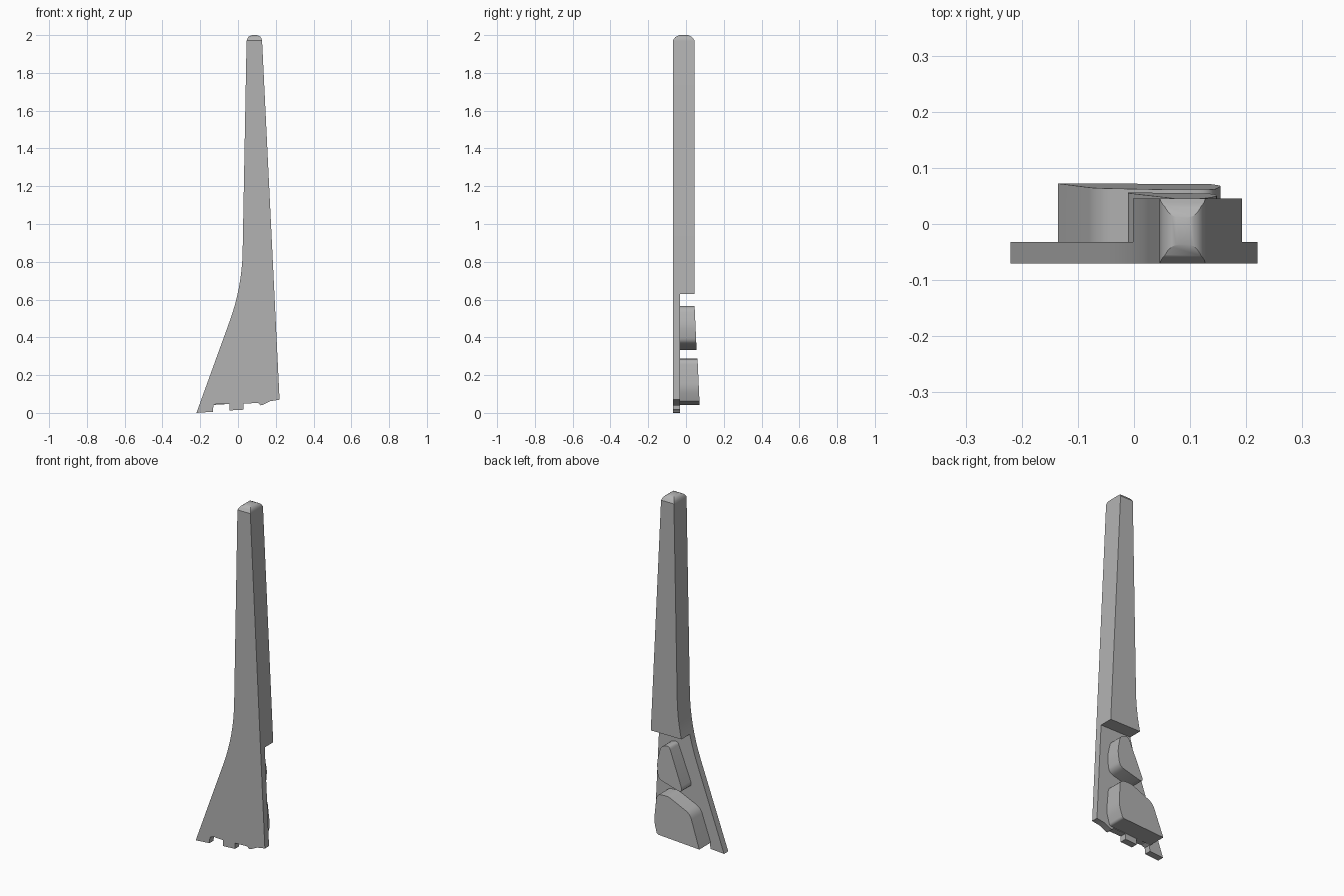
import bpy, bmesh, math
from mathutils import Vector

cube = bpy.data.objects.get("Cube")
if cube:
    bpy.data.objects.remove(cube, do_unlink=True)

grey = bpy.data.materials.new("plain_grey")
grey.use_nodes = True
colour = (0.45, 0.45, 0.45, 1)
grey.diffuse_color = colour
grey.node_tree.nodes["Principled BSDF"].inputs["Base Color"].default_value = colour

FRONT, PLATE_BACK, SHAFT_BACK, STEP = -0.07, -0.032, 0.045, 0.63


def prism(name, outline, y0, back, cuts=()):
    """Extrude an x-z outline from y0 to back(z), then slice by planes (point, outward normal)."""
    bm = bmesh.new()
    near = bm.faces.new([bm.verts.new((x, y0, z)) for x, z in outline])
    far = bmesh.ops.extrude_face_region(bm, geom=[near])["geom"]
    for v in far:
        if isinstance(v, bmesh.types.BMVert):
            v.co.y = back(v.co.z)
    for point, normal in cuts:
        cut = bmesh.ops.bisect_plane(
            bm, geom=bm.verts[:] + bm.edges[:] + bm.faces[:], dist=1e-5,
            plane_co=Vector(point), plane_no=Vector(normal), clear_outer=True)
        rim = [e for e in cut["geom_cut"] if isinstance(e, bmesh.types.BMEdge)]
        bmesh.ops.contextual_create(bm, geom=rim)
    bmesh.ops.recalc_face_normals(bm, faces=bm.faces)
    mesh = bpy.data.meshes.new(name)
    bm.to_mesh(mesh)
    bm.free()
    mesh.materials.append(grey)
    obj = bpy.data.objects.new(name, mesh)
    bpy.context.collection.objects.link(obj)
    bpy.ops.object.select_all(action="DESELECT")
    obj.select_set(True)
    bpy.context.view_layer.objects.active = obj
    bpy.ops.object.shade_smooth_by_angle(angle=math.radians(28))
    return obj


def rounded(corners, steps=5):
    """Round each (x, z, radius) corner with a quadratic curve."""
    pts = []
    for i, (x, z, r) in enumerate(corners):
        p = Vector((x, z))
        if r == 0:
            pts.append(p)
            continue
        a, b = (Vector(corners[j % len(corners)][:2]) for j in (i - 1, i + 1))
        a, b = p + (a - p).normalized() * r, p + (b - p).normalized() * r
        for k in range(steps + 1):
            t = k / steps
            pts.append(a * (1 - t) ** 2 + p * 2 * t * (1 - t) + b * t * t)
    return pts


# Full silhouette: notched foot, tapering right edge, rounded tip, flared left edge
silhouette = rounded([
    (-0.22, 0, 0), (-0.133, 0.006, 0), (-0.13, 0.04, 0), (-0.11, 0.05, 0),
    (-0.045, 0.047, 0), (-0.045, 0.013, 0), (0.03, 0.017, 0), (0.03, 0.05, 0),
    (0.108, 0.052, 0), (0.12, 0.04, 0), (0.135, 0.044, 0), (0.17, 0.062, 0),
    (0.22, 0.07, 0), (0.126, 2.0, 0.034), (0.046, 2.0, 0.038),
    (0.021, 0.665, 0.19)], 8)

# Thin foot plate below the step
prism("foot_plate", silhouette, FRONT, lambda z: PLATE_BACK,
      [((0, 0, STEP), (0, 0, 1))])

# Thick shaft above the step, with softened front and back tip edges
tip_cuts = [((0, 0, STEP), (0, 0, -1))]
for y, side in ((FRONT, -1), (SHAFT_BACK, 1)):
    tip_cuts += [((0, y, 1.972), (0, side * 0.8, 0.6)),
                 ((0, y - side * 0.014, 1.99), (0, side * 0.45, 0.9))]
prism("shaft", silhouette, FRONT, lambda z: SHAFT_BACK, tip_cuts)

# Two raised pads on the back of the plate, thicker towards the bottom
prism("upper_pad", rounded([
    (0.14, 0.37, 0.03), (0.15, 0.46, 0.03), (0.128, 0.56, 0.03),
    (0.075, 0.57, 0.02), (-0.022, 0.325, 0.04)]),
    PLATE_BACK, lambda z: 0.071 - 0.045 * z)
prism("lower_pad", rounded([
    (-0.135, 0.042, 0), (0.135, 0.058, 0.012), (0.156, 0.13, 0.03),
    (0.143, 0.285, 0.03), (0.07, 0.288, 0.02), (-0.07, 0.225, 0.03)]),
    PLATE_BACK, lambda z: 0.074 - 0.045 * z)
